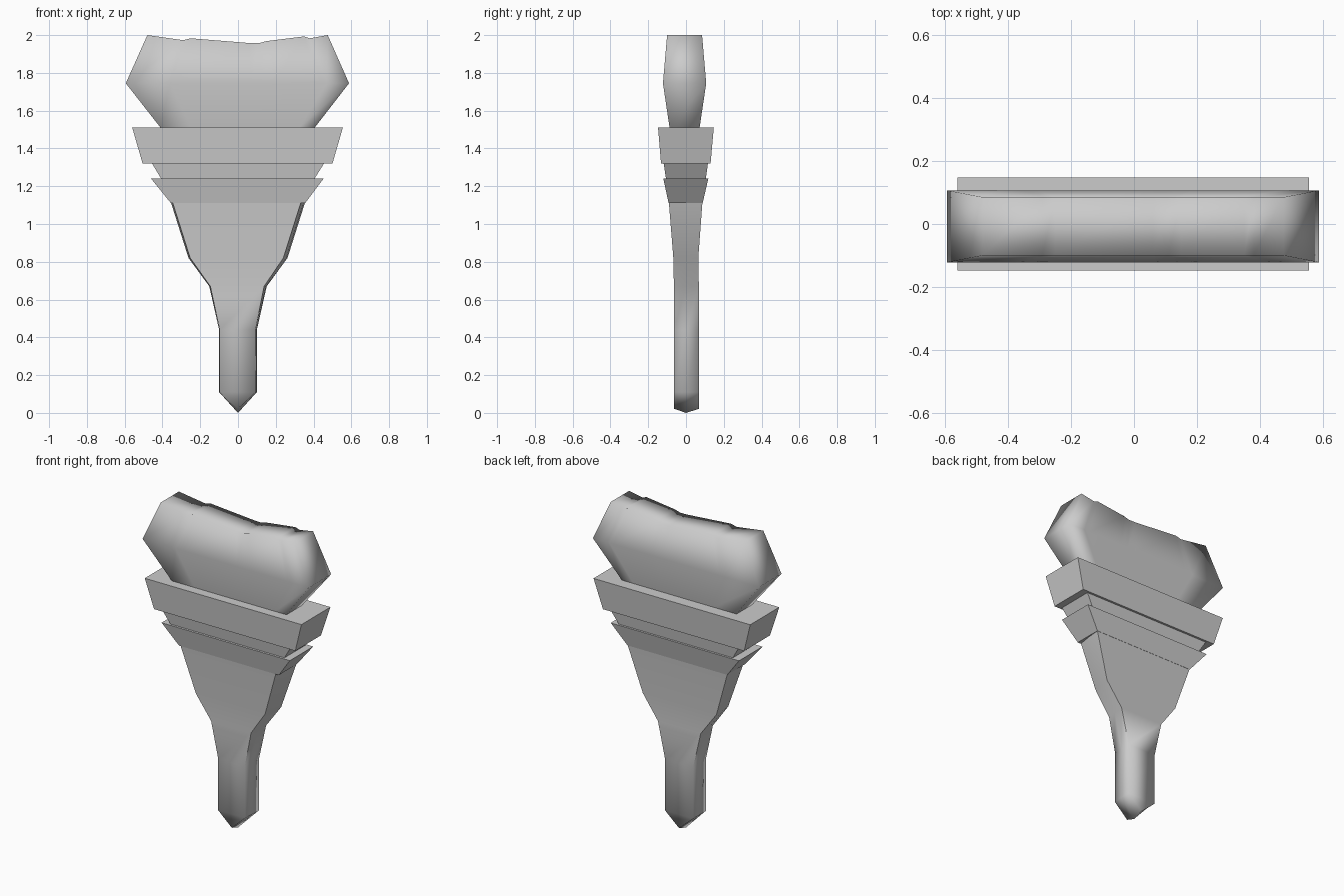
import bpy, bmesh, math

if "Cube" in bpy.data.objects:
    bpy.data.objects.remove(bpy.data.objects["Cube"])


def loft(name, rings, smooth=None, sharp=None):
    """Skin closed rings; each ring is a pair of point rows facing each other."""
    bm = bmesh.new()
    rows = [([bm.verts.new(p) for p in a], [bm.verts.new(p) for p in b]) for a, b in rings]
    loops = [a + b[::-1] for a, b in rows]
    for lo, hi in zip(loops, loops[1:]):
        for i in range(len(lo)):
            j = (i + 1) % len(lo)
            bm.faces.new((lo[i], lo[j], hi[j], hi[i]))
    for a, b in (rows[0], rows[-1]):          # end caps as quad strips
        for i in range(len(a) - 1):
            bm.faces.new((a[i], a[i + 1], b[i + 1], b[i]))
    bmesh.ops.remove_doubles(bm, verts=bm.verts[:], dist=1e-4)
    bmesh.ops.recalc_face_normals(bm, faces=bm.faces[:])
    if smooth:
        for f in bm.faces:
            f.smooth = True
        for e in bm.edges:
            if sharp and sharp(e):
                e.smooth = False
    mesh = bpy.data.meshes.new(name)
    bm.to_mesh(mesh)
    bm.free()
    obj = bpy.data.objects.new(name, mesh)
    bpy.context.collection.objects.link(obj)
    return obj


def rect(z, x0, x1, y0, y1):
    return [(x0, y0, z), (x1, y0, z)], [(x0, y1, z), (x1, y1, z)]


# Three flared rectangular collars
loft("upper_collar", [rect(1.32, -0.505, 0.50, -0.132, 0.13),
                      rect(1.51, -0.56, 0.555, -0.148, 0.147)])
loft("middle_collar", [rect(1.24, -0.407, 0.405, -0.106, 0.105),
                       rect(1.32, -0.455, 0.455, -0.118, 0.116)])
loft("lower_collar", [rect(1.11, -0.355, 0.355, -0.092, 0.088),
                      rect(1.24, -0.46, 0.453, -0.12, 0.118)])

# Bristle head: tapered block with a ragged top edge
top = [(-0.48, 2.0), (-0.29, 1.973), (-0.25, 1.983), (0.06, 1.958), (0.11, 1.957),
       (0.15, 1.968), (0.35, 1.993), (0.38, 1.983), (0.475, 2.0)]


def bristle_row(half, z, y):
    return [(x / 0.48 * half, y, zt if z is None else z) for x, zt in top]


levels = [(0.365, 1.45, -0.078, 0.062), (0.41, 1.51, -0.087, 0.072),
          (0.594, 1.745, -0.122, 0.107), (0.48, None, -0.10, 0.085)]
loft("bristles", [(bristle_row(h, z, y0), bristle_row(h, z, y1)) for h, z, y0, y1 in levels],
     smooth=True)

# Handle: flat tapering blade with a pointed end, front slightly narrower than back
profile = [(1.13, 0.36, -0.092, 0.088, 0.022), (0.82, 0.262, -0.067, 0.065, 0.022),
           (0.67, 0.152, -0.064, 0.068, 0.014), (0.44, 0.10, -0.063, 0.07, 0.008),
           (0.11, 0.10, -0.063, 0.07, 0.005)]
rings = []
for z, h, y0, y1, inset in profile:
    rings.append(([(-h + inset * 0.4, y0, z), (-h, 0, z), (-h, y1, z)],
                  [(h - inset, y0, z), (h - inset * 0.3, 0, z), (h, y1, z)]))
tip = [(0, -0.063, 0.022), (0, 0, 0), (0, 0.07, 0.022)]
rings.append((tip, tip))
loft("handle", rings, smooth=True,
     sharp=lambda e: min(v.co.z for v in e.verts) > 0.4 and e.calc_face_angle(0) > math.radians(50))
